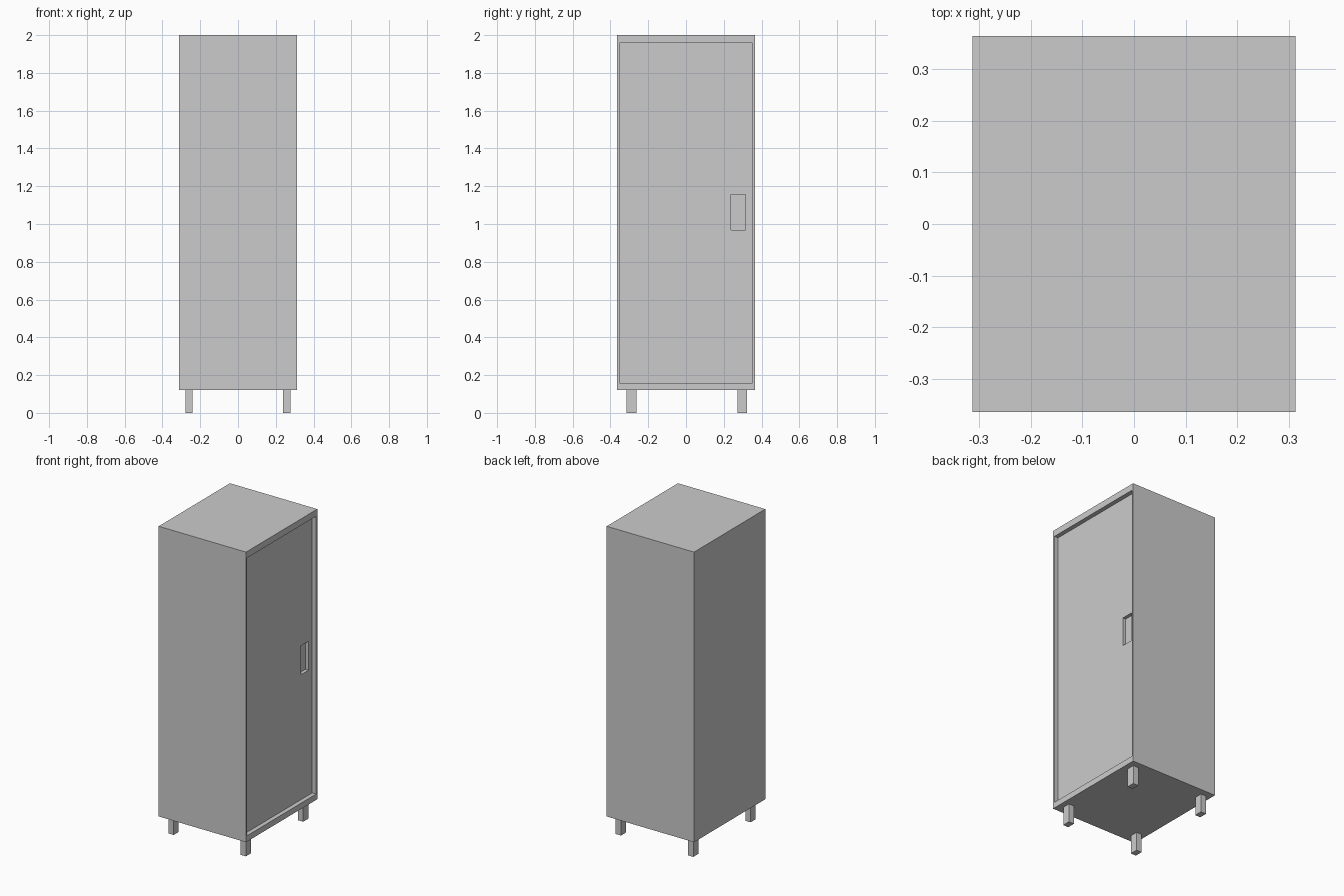
import bpy
import bmesh
from mathutils import Matrix, Vector

if "Cube" in bpy.data.objects:
    bpy.data.objects.remove(bpy.data.objects["Cube"])


def make_object(name, bm):
    bmesh.ops.recalc_face_normals(bm, faces=bm.faces)
    mesh = bpy.data.meshes.new(name)
    bm.to_mesh(mesh)
    bm.free()
    obj = bpy.data.objects.new(name, mesh)
    bpy.context.collection.objects.link(obj)
    return obj


def box(lo, hi):
    lo, hi = Vector(lo), Vector(hi)
    bm = bmesh.new()
    bmesh.ops.create_cube(bm, size=1, matrix=Matrix.LocRotScale((lo + hi) / 2, None, hi - lo))
    return bm


def recess(bm, face, y, z, depth):
    """Sink a rectangular pocket into a face pointing along +x; return its floor."""
    bmesh.ops.inset_individual(bm, faces=[face], thickness=0.01)
    mid = face.calc_center_median()
    for v in face.verts:
        v.co.y, v.co.z = y[v.co.y > mid.y], z[v.co.z > mid.z]
    floor = bmesh.ops.extrude_discrete_faces(bm, faces=[face])["faces"][0]
    bmesh.ops.translate(bm, verts=floor.verts, vec=(-depth, 0, 0))
    return floor


# Cabinet body with an inset door and a finger pull sunk into the door
body = box((-0.313, -0.365, 0.12), (0.313, 0.365, 2.0))
body.normal_update()
side = max(body.faces, key=lambda f: f.normal.x)
door = recess(body, side, (-0.353, 0.353), (0.158, 1.958), 0.028)
recess(body, door, (0.238, 0.315), (0.968, 1.155), 0.022)
make_object("cabinet_body", body)

# Four short rectangular legs
for x_name, x in (("left", -0.26), ("right", 0.258)):
    for y_name, y in (("front", -0.289), ("back", 0.298)):
        leg = box((x - 0.019, y - 0.026, 0), (x + 0.019, y + 0.026, 0.12))
        make_object(f"{y_name}_{x_name}_leg", leg)
